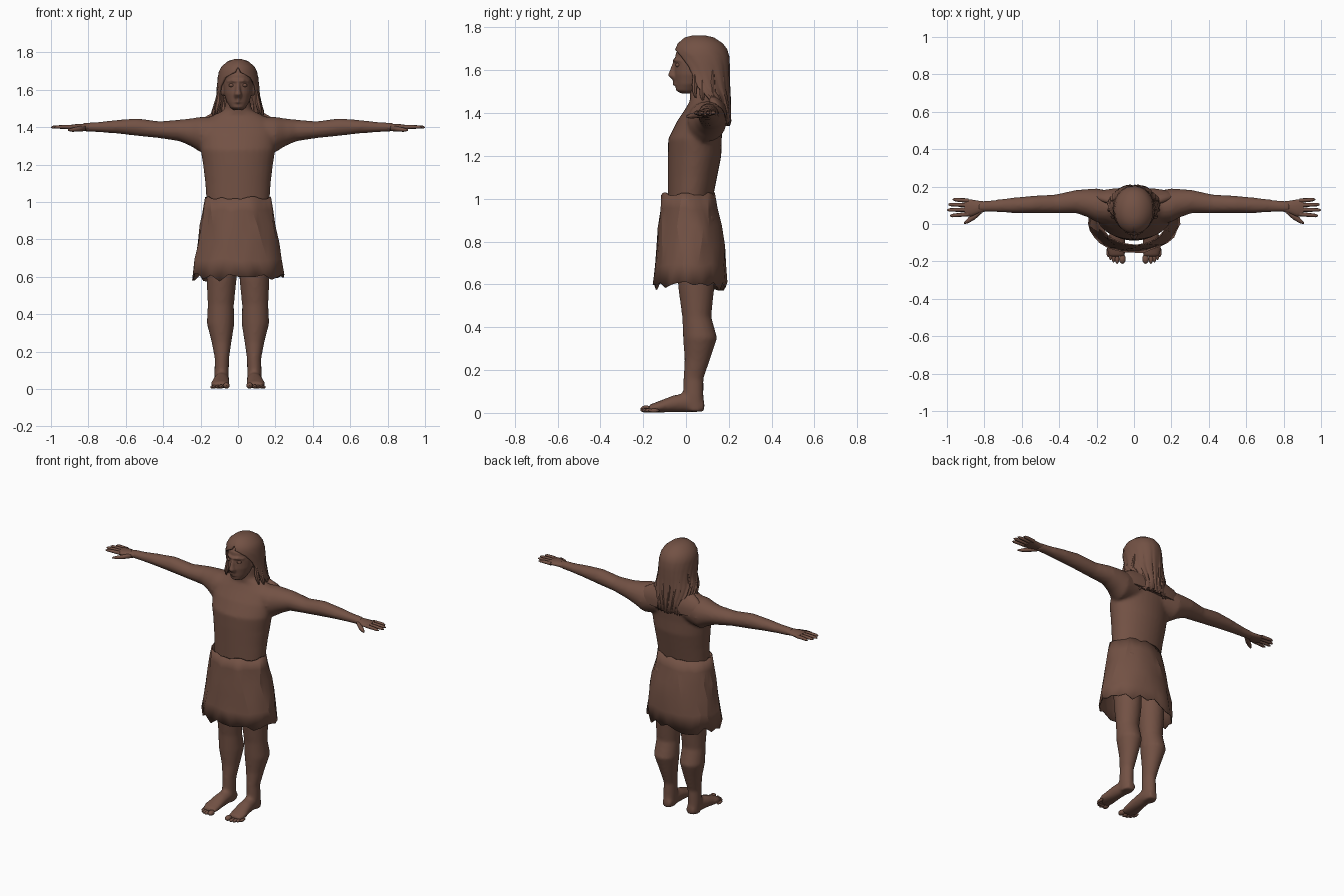
import bpy, bmesh, math, random
from mathutils import Matrix
random.seed(4)

brown = bpy.data.materials.new("warm_brown")
brown.diffuse_color = (0.17, 0.083, 0.058, 1)


def loft(bm, axis, rings, side=1, n=20):
    """Closed tube of elliptical rings (t, u, v, ru, rv) along an axis; side mirrors x."""
    loops = []
    for t, u, v, ru, rv in rings:
        loop = []
        for i in range(n):
            a = 2 * math.pi * i / n
            p, q = u + ru * math.cos(a), v + rv * math.sin(a)
            x, y, z = {'X': (t, p, q), 'Y': (p, t, q), 'Z': (p, q, t)}[axis]
            loop.append(bm.verts.new((x * side, y, z)))
        loops.append(loop)
    for a, b in zip(loops, loops[1:]):
        for i in range(n):
            j = (i + 1) % n
            bm.faces.new((a[i], a[j], b[j], b[i]))
    bm.faces.new(loops[0])
    bm.faces.new(loops[-1])


def ball(bm, x, y, z, rx, ry, rz):
    m = Matrix.Translation((x, y, z)) @ Matrix.Diagonal((rx, ry, rz, 1))
    bmesh.ops.create_uvsphere(bm, u_segments=12, v_segments=8, radius=1, matrix=m)


def finish(name, bm, voxel=0, angle=40, thickness=0):
    bmesh.ops.recalc_face_normals(bm, faces=bm.faces)
    mesh = bpy.data.meshes.new(name)
    bm.to_mesh(mesh)
    bm.free()
    ob = bpy.data.objects.new(name, mesh)
    bpy.context.collection.objects.link(ob)
    mesh.materials.append(brown)
    bpy.ops.object.select_all(action='DESELECT')
    ob.select_set(True)
    bpy.context.view_layer.objects.active = ob
    bpy.ops.object.shade_smooth_by_angle(angle=math.radians(angle))
    if voxel:      # fuse overlapping parts into one skin
        r = ob.modifiers.new("fuse", 'REMESH')
        r.mode, r.voxel_size, r.use_smooth_shade = 'VOXEL', voxel, True
        s = ob.modifiers.new("soften", 'SMOOTH')
        s.factor, s.iterations = 0.5, 6
    if thickness:
        s = ob.modifiers.new("thickness", 'SOLIDIFY')
        s.thickness, s.offset = thickness, 0
    return ob


# body: torso, neck, arms, legs and feet
bm = bmesh.new()
loft(bm, 'Z', [(.85, 0, .03, .17, .12), (1.0, 0, .02, .168, .105), (1.1, 0, .03, .175, .115),
               (1.2, 0, .04, .187, .125), (1.28, 0, .042, .2, .125), (1.36, 0, .065, .205, .108),
               (1.42, 0, .085, .195, .088), (1.46, 0, .09, .14, .07), (1.49, 0, .083, .075, .066),
               (1.56, 0, .075, .06, .066)], n=32)
for s in (-1, 1):
    loft(bm, 'X', [(.08, .085, 1.37, .085, .085), (.2, .1, 1.36, .09, .095), (.25, .112, 1.372, .075, .075),
                   (.31, .12, 1.382, .062, .058), (.42, .108, 1.386, .05, .045),
                   (.54, .105, 1.4, .046, .047), (.65, .1, 1.402, .041, .036),
                   (.75, .096, 1.4, .032, .027), (.83, .093, 1.4, .029, .023)], s)
    loft(bm, 'Z', [(.92, .085, .04, .085, .1), (.7, .088, .045, .085, .09), (.58, .088, .048, .08, .084),
                   (.45, .092, .05, .07, .068), (.35, .093, .066, .074, .08), (.25, .088, .053, .053, .06),
                   (.16, .086, .035, .038, .047), (.08, .088, .034, .039, .048), (.008, .088, .042, .036, .044)], s)
    loft(bm, 'Y', [(.086, .085, .03, .028, .026), (.02, .085, .05, .038, .047), (-.06, .09, .042, .044, .04),
                   (-.13, .095, .028, .052, .026), (-.175, .092, .02, .044, .017)], s)
finish("body", bm, voxel=.01)

# toes
bm = bmesh.new()
for s in (-1, 1):
    for x, y, r in ((.062, -.187, .018), (.09, -.187, .012), (.109, -.18, .011),
                    (.125, -.167, .011), (.138, -.15, .01)):
        ball(bm, x * s, y, r * .9 + .002, r, .026, r * .9)
finish("toes", bm)

# hands with four fingers and a thumb
bm = bmesh.new()
for s in (-1, 1):
    loft(bm, 'X', [(.79, .094, 1.4, .026, .021), (.83, .09, 1.4, .034, .018),
                   (.87, .086, 1.4, .045, .016), (.905, .088, 1.4, .046, .011)], s, 14)
    for y, dy, tip in ((.125, .006, .97), (.101, .003, .993), (.077, -.002, 1.0), (.053, -.008, .985)):
        loft(bm, 'X', [(.885, y, 1.4, .012, .011), (.94, y + dy * .6, 1.401, .0105, .01),
                       (tip - .012, y + dy, 1.4, .009, .008), (tip, y + dy, 1.398, .003, .003)], s, 8)
    loft(bm, 'X', [(.815, .078, 1.395, .022, .016), (.85, .045, 1.39, .02, .014),
                   (.885, .02, 1.386, .015, .011), (.908, .004, 1.384, .005, .005)], s, 8)
finish("hands", bm, angle=60)

# head with brow, nose, lips and ears
bm = bmesh.new()
loft(bm, 'Z', [(1.492, 0, .01, .026, .035), (1.505, 0, .005, .042, .052), (1.535, 0, .017, .06, .066),
               (1.58, 0, .035, .075, .09), (1.63, 0, .045, .08, .098), (1.68, 0, .052, .078, .1),
               (1.72, 0, .06, .06, .08), (1.745, 0, .06, .03, .04)], n=28)
loft(bm, 'Z', [(1.558, 0, -.048, .02, .018), (1.575, 0, -.055, .021, .03), (1.6, 0, -.05, .014, .026),
               (1.645, 0, -.04, .012, .018)])
loft(bm, 'X', [(-.06, -.012, 1.643, .013, .009), (-.03, -.043, 1.648, .014, .01), (0, -.05, 1.645, .012, .009),
               (.03, -.043, 1.648, .014, .01), (.06, -.012, 1.643, .013, .009)])
for z in (1.534, 1.546):
    loft(bm, 'X', [(-.028, -.035, z, .008, .005), (0, -.052, z, .012, .007), (.028, -.035, z, .008, .005)])
for s in (-1, 1):
    ball(bm, .082 * s, .05, 1.6, .012, .022, .035)
finish("head", bm, voxel=.005)

# eyes
bm = bmesh.new()
for s in (-1, 1):
    ball(bm, .034 * s, -.038, 1.624, .016, .012, .01)
finish("eyes", bm)

# hair: open at the face, hanging down the back in wavy strands
bm = bmesh.new()
cols = 56
# z, centre y, half width, half depth, opening half angle in degrees
levels = [(1.757, .06, .02, .025, 0), (1.748, .062, .05, .065, 0), (1.722, .067, .082, .1, 0),
          (1.695, .07, .097, .117, 8), (1.665, .074, .103, .122, 40), (1.62, .077, .107, .122, 58),
          (1.57, .08, .11, .119, 68), (1.52, .08, .122, .12, 78), (1.475, .085, .138, .117, 98),
          (1.42, .09, .14, .112, 118), (1.35, .09, .14, .113, 128)]
waves = [random.uniform(-1, 1) for _ in range(cols + 1)]
rows = []
for k, (z, cy, rx, ry, gap) in enumerate(levels):
    row = []
    for i in range(cols + 1):
        a = math.radians(gap + (360 - 2 * gap) * i / cols)
        w = 1 + waves[i] * .006 * max(0, k - 3)
        dz = waves[i] * .012 if k == len(levels) - 1 else 0
        row.append(bm.verts.new((rx * w * math.sin(a), cy - ry * w * math.cos(a), z + dz)))
    rows.append(row)
for a, b in zip(rows, rows[1:]):
    for i in range(cols):
        bm.faces.new((a[i], a[i + 1], b[i + 1], b[i]))
bm.faces.new(rows[0])
bmesh.ops.remove_doubles(bm, verts=bm.verts, dist=.0005)
finish("hair", bm, angle=35, thickness=.012)

# loose locks over the shoulders and back
bm = bmesh.new()
for s in (-1, 1):
    for x, y, top, end in ((.098, .04, 1.6, 1.47), (.105, .075, 1.58, 1.455),
                           (.1, .125, 1.6, 1.42), (.07, .17, 1.6, 1.37), (.03, .188, 1.62, 1.36)):
        d = random.uniform(.01, .03)
        loft(bm, 'Z', [(top, x, y, .006, .006), ((top + end) / 2, x + d * .4, y, .016, .014),
                       (end + .03, x + d, y, .014, .012), (end, x + d * 1.3, y + .004, .004, .004)], s, 7)
finish("hair_locks", bm, angle=30)

# mantle across the upper back
bm = bmesh.new()
loft(bm, 'Z', [(1.355, 0, .155, .235, .036), (1.4, 0, .152, .23, .042),
               (1.44, 0, .14, .2, .045), (1.475, 0, .125, .14, .035)], n=24)
finish("back_mantle", bm)

# hide skirt: crumpled facets and ragged hem
bm = bmesh.new()
cols = 30
levels = [(1.022, .01, .174, .122), (.95, .013, .185, .13), (.87, .02, .2, .146),
          (.78, .022, .214, .156), (.69, .02, .228, .164), (.595, .018, .24, .17)]
rows = []
for k, (z, cy, rx, ry) in enumerate(levels):
    row = []
    for i in range(cols):
        a = 2 * math.pi * (i + .5 * (k % 2)) / cols
        w = 1 + random.uniform(-.03, .03) * (.4 if k == 0 else 1)
        dz = random.uniform(-.025, .022) if k == 5 else random.uniform(-.008, .008)
        row.append(bm.verts.new((rx * w * math.cos(a), cy + ry * w * math.sin(a), z + dz)))
    rows.append(row)
for k, (a, b) in enumerate(zip(rows, rows[1:])):
    for i in range(cols):
        j = (i + 1) % cols
        if k % 2 == 0:
            bm.faces.new((a[i], a[j], b[i]))
            bm.faces.new((a[j], b[j], b[i]))
        else:
            bm.faces.new((a[i], b[j], b[i]))
            bm.faces.new((a[i], a[j], b[j]))
finish("hide_skirt", bm, angle=18, thickness=.007)
